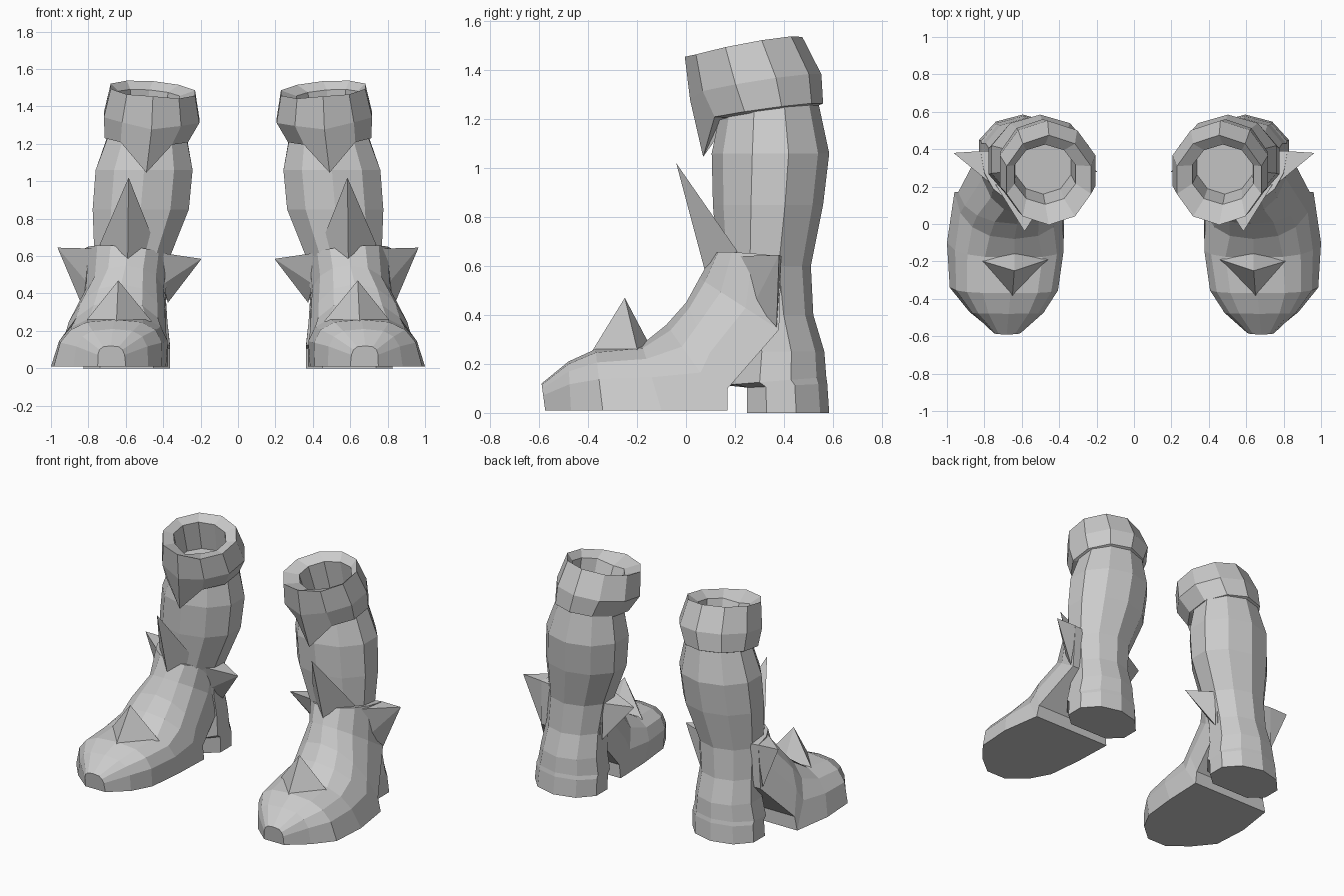
import bpy, bmesh
from math import sin, cos, pi
from mathutils import Vector as V

if "Cube" in bpy.data.objects:
    bpy.data.objects.remove(bpy.data.objects["Cube"])


def finish(name, bm):
    bmesh.ops.recalc_face_normals(bm, faces=bm.faces[:])
    me = bpy.data.meshes.new(name)
    bm.to_mesh(me)
    bm.free()
    ob = bpy.data.objects.new(name, me)
    bpy.context.collection.objects.link(ob)
    ob.modifiers.new("other_boot", 'MIRROR').use_mirror_merge = False
    return ob


def loft(name, rings):
    bm = bmesh.new()
    vs = [[bm.verts.new(p) for p in r] for r in rings]
    n = len(vs[0])
    for a, b in zip(vs, vs[1:]):
        for i in range(n):
            j = (i + 1) % n
            bm.faces.new((a[i], a[j], b[j], b[i]))
    bm.faces.new(vs[0])
    bm.faces.new(vs[-1])
    return finish(name, bm)


def ring(z, cx, cy, rx, ry, sx=0.0, sy=0.0, dip=0.0, flat=-9.0, n=10):
    """Ring starting at the front, with slope, front dip and flat front limit."""
    pts = []
    for i in range(n):
        a = -pi / 2 + 2 * pi * i / n
        x, y = rx * 1.04 * cos(a), ry * sin(a)
        y = max(cy + y, flat) - cy
        pts.append(V((cx + x, cy + y, z + sx * x + sy * y - (dip if i == 0 else 0))))
    return pts


def arch(left, right, top, power, n=8):
    """Arched section running from left base over the top to right base."""
    L, R, T = V(left), V(right), V(top)
    c = (L + R) / 2
    pts = []
    for i in range(n + 1):
        a = pi * i / n
        u = abs(cos(a)) ** power * (1 if cos(a) > 0 else -1)
        w = max(sin(a), 0) ** power
        if i == n // 2:
            u, w = 0, 1
        pts.append(c + (R - L) / 2 * u + (T - c) * w)
    return pts


def spike(name, base, tip):
    bm = bmesh.new()
    for p in list(base) + [tip]:
        bm.verts.new(p)
    bmesh.ops.convex_hull(bm, input=bm.verts[:])
    return finish(name, bm)


# Heel block and leg shaft
loft("heel_and_shaft", [
    ring(0.0, .595, .39, .235, .195, flat=.25),
    ring(.11, .59, .385, .23, .192, sy=.05, flat=.25),
    ring(.13, .59, .365, .228, .208, sy=.08),
    ring(.25, .585, .37, .21, .195),
    ring(.40, .58, .345, .195, .175),
    ring(.60, .565, .32, .205, .19),
    ring(.85, .52, .335, .26, .225),
    ring(1.06, .502, .345, .262, .24),
    ring(1.25, .485, .34, .21, .20, sy=.1)])

# Rolled cuff with a pointed front and an open top
loft("cuff", [
    ring(1.22, .49, .33, .19, .19, .05, .13),
    ring(1.23, .49, .315, .225, .245, .05, .14, dip=.15),
    ring(1.34, .462, .285, .258, .268, .06, .16, dip=.02),
    ring(1.49, .455, .235, .228, .24, .08, .19, dip=-.01),
    ring(1.46, .475, .265, .165, .16, .08, .18, dip=.02),
    ring(1.28, .485, .31, .15, .15, .05, .1)])

# Foot, sole and ankle guard
loft("foot", [
    arch((.60, -.575, .01), (.75, -.575, .01), (.68, -.59, .12), .6),
    arch((.48, -.47, .01), (.88, -.47, .01), (.67, -.48, .21), .65),
    arch((.41, -.34, .01), (.985, -.34, .01), (.66, -.37, .26), .7),
    arch((.385, -.1, .01), (1.0, -.1, .01), (.64, -.18, .28), .72),
    arch((.375, .17, .01), (.96, .17, .01), (.64, -.08, .36), .85),
    arch((.385, .17, .10), (.94, .17, .10), (.625, 0, .45), .9),
    arch((.385, .38, .34), (.83, .38, .34), (.60, .055, .55), .9),
    arch((.37, .38, .60), (.82, .39, .64), (.585, .11, .65), .9)])

# Spikes
spike("shin_spike", [(.43, .2, .63), (.59, .08, .57), (.74, .21, .66), (.59, .18, .65)],
      (.585, -.04, 1.02))
spike("outer_spike", [(.77, .22, .64), (.81, .39, .64), (.84, .37, .35), (.80, .28, .45)],
      (.965, .38, .645))
spike("inner_spike", [(.43, .2, .62), (.37, .37, .60), (.375, .37, .35), (.40, .27, .45)],
      (.195, .28, .585))
spike("toe_spike", [(.46, -.19, .25), (.65, -.385, .25), (.84, -.19, .22), (.64, -.15, .28)],
      (.64, -.25, .47))
